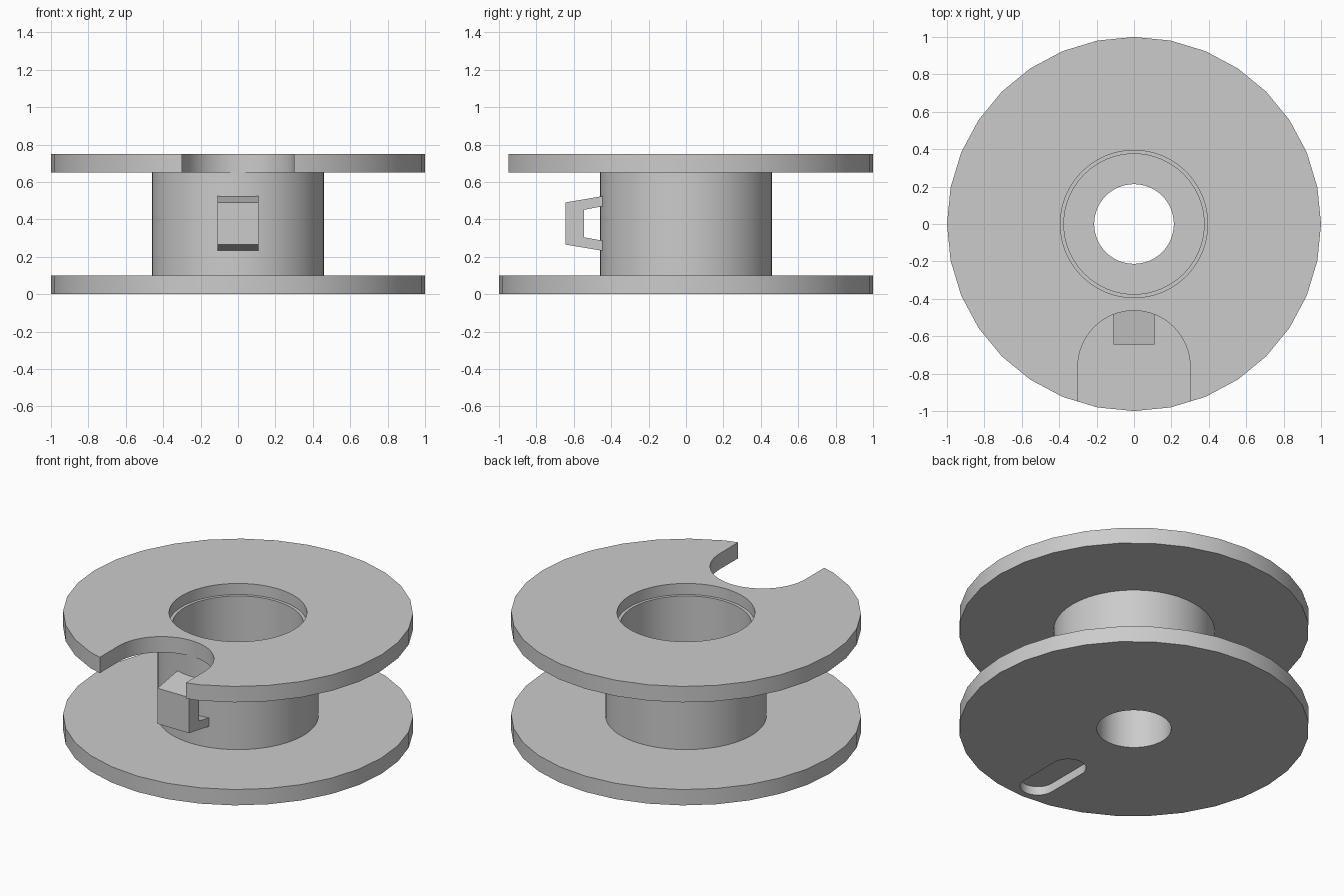
import bpy, bmesh, math

if "Cube" in bpy.data.objects:
    bpy.data.objects.remove(bpy.data.objects["Cube"])

grey = bpy.data.materials.new("light_grey")
grey.diffuse_color = (0.6, 0.6, 0.6, 1)
grey.use_nodes = True
grey.node_tree.nodes["Principled BSDF"].inputs["Base Color"].default_value = grey.diffuse_color


def prism(name, pts, lo, hi, axis="Z"):
    """Extrude a closed outline along z, or a (y, z) outline along x."""
    bm = bmesh.new()
    place = (lambda p, h: (p[0], p[1], h)) if axis == "Z" else (lambda p, h: (h, p[0], p[1]))
    a = [bm.verts.new(place(p, lo)) for p in pts]
    b = [bm.verts.new(place(p, hi)) for p in pts]
    bm.faces.new(a)
    bm.faces.new(b)
    for i in range(len(pts)):
        j = (i + 1) % len(pts)
        bm.faces.new((a[i], a[j], b[j], b[i]))
    bmesh.ops.recalc_face_normals(bm, faces=bm.faces)
    me = bpy.data.meshes.new(name)
    bm.to_mesh(me)
    bm.free()
    me.materials.append(grey)
    ob = bpy.data.objects.new(name, me)
    bpy.context.collection.objects.link(ob)
    return ob


def arc(r, n, start=0.0, sweep=360.0, cy=0.0):
    steps = n if sweep == 360 else n + 1
    angles = [math.radians(start + sweep * i / n) for i in range(steps)]
    return [(r * math.cos(t), cy + r * math.sin(t)) for t in angles]


def activate(ob):
    bpy.ops.object.select_all(action="DESELECT")
    ob.select_set(True)
    bpy.context.view_layer.objects.active = ob


def combine(target, other, operation):
    activate(target)
    mod = target.modifiers.new("cut", "BOOLEAN")
    mod.operation = operation
    mod.solver = "EXACT"
    mod.object = other
    bpy.ops.object.modifier_apply(modifier=mod.name)
    bpy.data.objects.remove(other)


# Upper flange with the U-shaped notch in its front edge
upper = prism("upper_flange", arc(1, 32), 0.65, 0.75)
notch = [(0.3, -1.2)] + arc(0.3, 32, 0, 180, -0.763) + [(-0.3, -1.2)]
combine(upper, prism("notch_cutter", notch, 0.5, 0.9), "DIFFERENCE")

# Lower flange, hub and upper flange joined into one spool
spool = prism("spool_body", arc(1, 32), 0, 0.1)
combine(spool, prism("hub", arc(0.46, 96), 0.05, 0.70), "UNION")
combine(spool, upper, "UNION")

# Stepped bore: wide mouth, main pocket and narrow through hole
for r, lo, hi in ((0.394, 0.68, 0.9), (0.375, 0.3, 0.8), (0.213, -0.1, 0.5)):
    combine(spool, prism("bore_cutter", arc(r, 64), lo, hi), "DIFFERENCE")

# Blind rounded slot in the underside
slot = arc(0.102, 16, 0, 180, -0.585) + arc(0.102, 16, 180, 180, -0.855)
combine(spool, prism("slot_cutter", slot, -0.1, 0.055), "DIFFERENCE")
activate(spool)
bpy.ops.object.shade_smooth_by_angle(angle=math.radians(30))

# Bracket-shaped clip on the front of the hub
clip = [(-0.44, 0.525), (-0.645, 0.49), (-0.645, 0.265), (-0.44, 0.231),
        (-0.44, 0.285), (-0.545, 0.304), (-0.545, 0.451), (-0.44, 0.471)]
prism("hub_clip", clip, -0.11, 0.11, "X")
